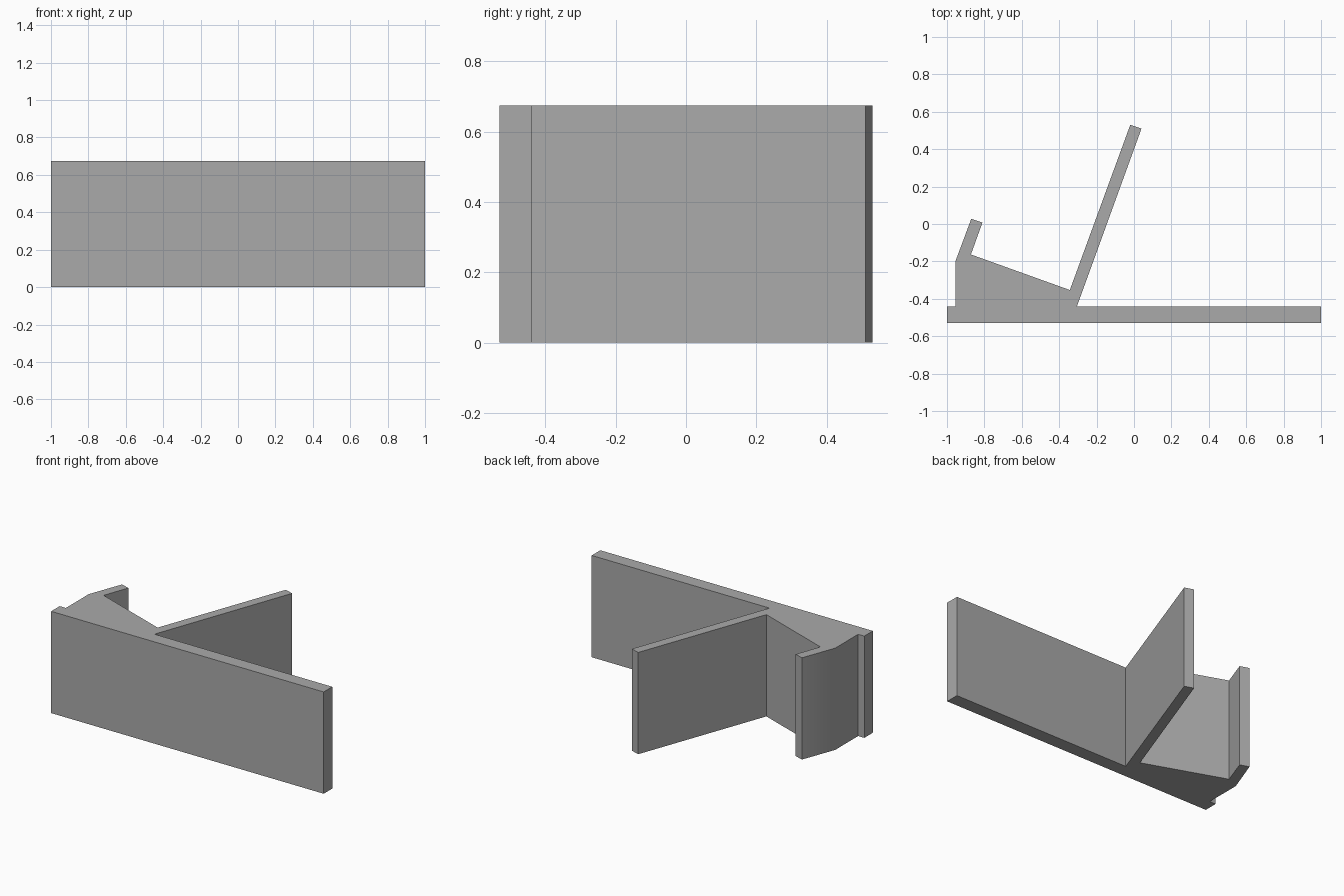
import bpy
import bmesh
from math import radians

HEIGHT = 0.675

cube = bpy.data.objects.get("Cube")
if cube:
    bpy.data.objects.remove(cube, do_unlink=True)

# Plain grey material
grey = bpy.data.materials.new("grey")
grey.use_nodes = True
grey.diffuse_color = (0.4, 0.4, 0.4, 1)
grey.node_tree.nodes["Principled BSDF"].inputs["Base Color"].default_value = grey.diffuse_color

# Plan outline, counter-clockwise
outline = [
    (-1, -0.53), (1, -0.53), (1, -0.44),           # front plate
    (-0.305, -0.44), (0.04, 0.51), (-0.02, 0.53),  # tall slanted fin
    (-0.343, -0.353), (-0.872, -0.163),            # sloping ledge
    (-0.81, 0.008), (-0.87, 0.028),                # short lip
    (-0.955, -0.20), (-0.955, -0.44), (-1, -0.44), # outer side of the wedge
]

# Bracket: the outline extruded upwards
bm = bmesh.new()
base = bm.faces.new([bm.verts.new((x, y, 0)) for x, y in outline])
top = bmesh.ops.extrude_face_region(bm, geom=[base], use_keep_orig=True)["geom"]
bmesh.ops.translate(bm, vec=(0, 0, HEIGHT),
                    verts=[v for v in top if isinstance(v, bmesh.types.BMVert)])
bmesh.ops.recalc_face_normals(bm, faces=bm.faces)
mesh = bpy.data.meshes.new("angled_bracket")
bm.to_mesh(mesh)
bm.free()
mesh.materials.append(grey)

bracket = bpy.data.objects.new("angled_bracket", mesh)
bpy.context.collection.objects.link(bracket)

# Soft bend on the lip's outer side, all other edges sharp
bpy.ops.object.select_all(action="DESELECT")
bracket.select_set(True)
bpy.context.view_layer.objects.active = bracket
bpy.ops.object.shade_smooth_by_angle(angle=radians(30))
